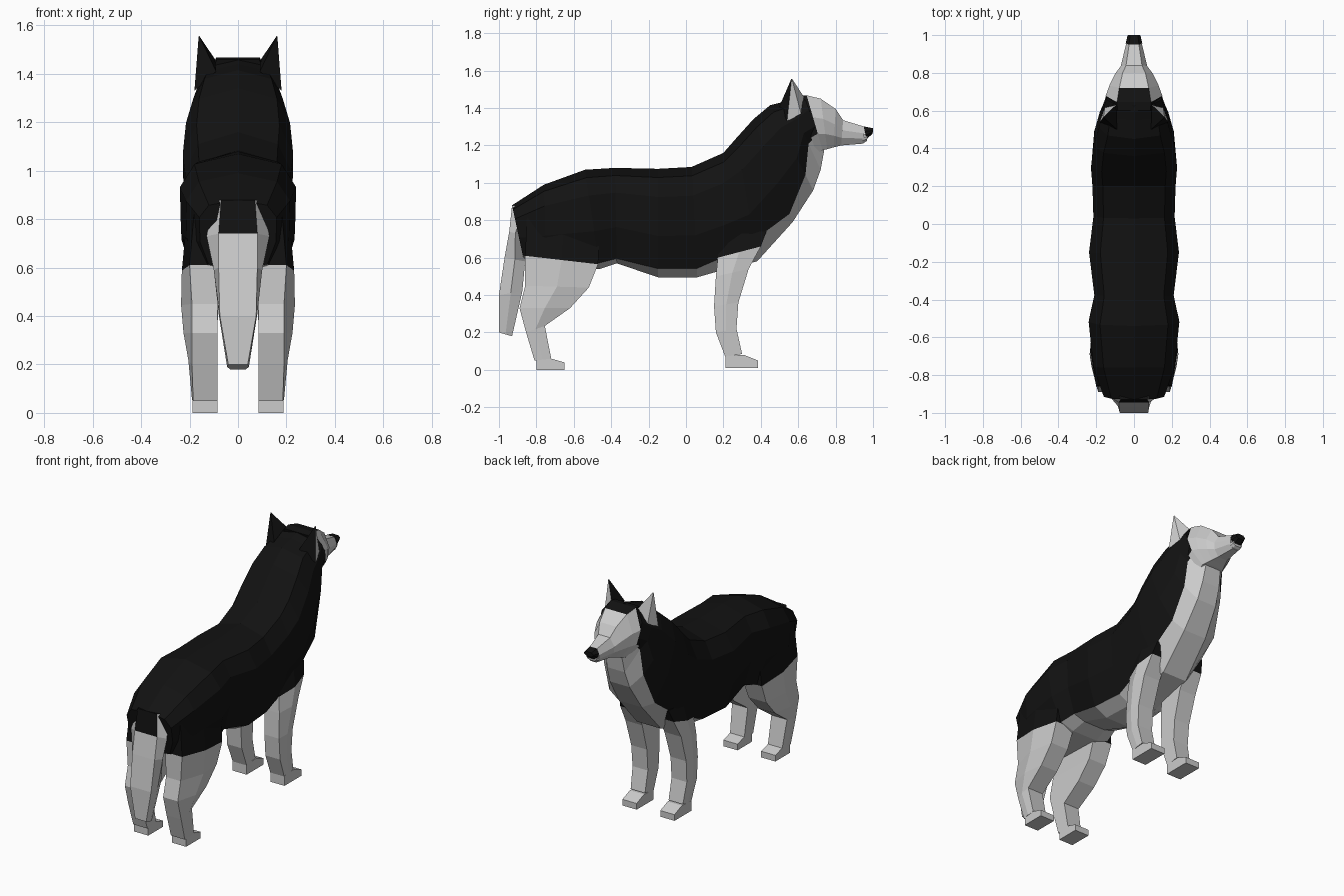
import bpy, bmesh
from mathutils import Vector

if "Cube" in bpy.data.objects:
    bpy.data.objects.remove(bpy.data.objects["Cube"])


def material(name, v):
    m = bpy.data.materials.new(name)
    m.diffuse_color = (v, v, v, 1)
    m.use_nodes = True
    m.node_tree.nodes["Principled BSDF"].inputs["Base Color"].default_value = m.diffuse_color
    return m


PALE, DARK = material("pale_fur", 0.8), material("dark_fur", 0.006)


def build(name, lofts, is_dark, mirror=False):
    """Skin each list of rings, then colour faces with is_dark(centre, normal)."""
    bm = bmesh.new()
    for rings in lofts:
        vs = [[bm.verts.new(p) for p in r] for r in rings]
        n = len(rings[0])
        for a, b in zip(vs, vs[1:]):
            for i in range(n):
                j = (i + 1) % n
                bm.faces.new((a[i], a[j], b[j], b[i]))
        bm.faces.new(vs[0])
        bm.faces.new(vs[-1])
    bmesh.ops.recalc_face_normals(bm, faces=bm.faces)
    for f in bm.faces:
        f.material_index = int(is_dark(f.calc_center_median(), f.normal))
    me = bpy.data.meshes.new(name)
    bm.to_mesh(me)
    bm.free()
    me.materials.append(PALE)
    me.materials.append(DARK)
    ob = bpy.data.objects.new(name, me)
    bpy.context.collection.objects.link(ob)
    if mirror:
        ob.modifiers.new("mirror", 'MIRROR')
    return ob


def section(top, bottom, half):
    """Symmetric ring; half = (x, t) points with t running from top to bottom."""
    a, b = Vector((0, *top)), Vector((0, *bottom))
    side = [a.lerp(b, t) + Vector((x, 0, 0)) for x, t in half]
    return side + [Vector((-p.x, p.y, p.z)) for p in reversed(side) if p.x > 1e-4]


# body and neck: top y,z / bottom y,z / half width / t of the coat edge
stations = [
    (-.93, .88, -.87, .60, .16, .95), (-.76, .99, -.75, .55, .215, .9),
    (-.54, 1.07, -.46, .54, .24, .94), (-.38, 1.08, -.37, .57, .21, .95),
    (-.15, 1.075, -.15, .495, .238, .92), (.03, 1.085, .06, .495, .215, .92),
    (.20, 1.16, .20, .535, .22, .89), (.27, 1.24, .38, .58, .228, .83),
    (.36, 1.34, .57, .79, .215, .92), (.45, 1.415, .68, .96, .185, .82),
    (.55, 1.44, .72, 1.07, .168, .62), (.63, 1.468, .74, 1.18, .145, .72)]


def body_ring(y1, z1, y2, z2, w, edge):
    return section((y1, z1), (y2, z2), [
        (0, 0), (.75 * w, .08), (w, .26), (w * .98, min(.62, edge - .15)),
        (.76 * w, edge), (.38 * w, 1)])


body = build("body", [[body_ring(*s) for s in stations]], lambda c, n: True)
# pale underside: the strips below the coat edge
for p in body.data.polygons:
    if len(p.vertices) == 4 and {v % 11 for v in p.vertices} <= {4, 5, 6, 7}:
        p.material_index = 0


# head and muzzle
def head_ring(y1, z1, y2, z2, w):
    return section((y1, z1), (y2, z2), [
        (.6 * w, 0), (w, .4), (w * .92, .7), (.5 * w, 1)])


head = [head_ring(*s) for s in [
    (.60, 1.46, .70, 1.15, .145), (.645, 1.468, .73, 1.175, .15),
    (.72, 1.45, .755, 1.18, .13), (.80, 1.395, .79, 1.19, .10),
    (.84, 1.335, .83, 1.20, .07), (.955, 1.30, .95, 1.21, .042)]]
build("head", [head], lambda c, n: c.y < .69 or (c.y < .73 and n.z > .9))
nose = [head_ring(.95, 1.302, .965, 1.235, .044), head_ring(1.0, 1.292, .998, 1.262, .034)]
build("nose", [nose], lambda c, n: True)
chin = [head_ring(.94, 1.26, .945, 1.21, .041), head_ring(.972, 1.26, .968, 1.225, .036)]
build("chin", [chin], lambda c, n: False)

# ears: four-sided pyramids, pale on the outer front
base = [(.18, .54, 1.33), (.155, .615, 1.37), (.095, .63, 1.46), (.09, .50, 1.41)]
tip = [Vector((.162, .565, 1.56)).lerp(Vector(p), .03) for p in base]
build("ear", [[base, tip]], lambda c, n: not (n.y > .05 and n.x > .2), mirror=True)

# tail: back y,z / front y,z / back half width / side half width
tail_rows = [
    (-.93, .88, -.80, .86, .07, .10), (-.945, .74, -.88, .72, .08, .13),
    (-.97, .60, -.86, .58, .08, .10), (-1.0, .40, -.875, .42, .075, .08),
    (-1.0, .20, -.93, .18, .04, .045)]
tail = [section((y1, z1), (y2, z2), [(a, 0), (b, .5), (a * .8, 1)])
        for y1, z1, y2, z2, a, b in tail_rows]
build("tail", [tail], lambda c, n: c.z > .74 and abs(c.x) < .08)


# legs: back y,z / front y,z / inner x / outer edge x / outer middle x
def leg_ring(yb, zb, yf, zf, xi, xo, xm):
    return [(xi, yb, zb), (xo, yb, zb), (xm, (yb + yf) / 2, (zb + zf) / 2),
            ((xo + xm) / 2, yf, zf), (xi, yf, zf)]


def paw(z, rows):
    return [[(.085, y, z), (.187, y, z), (.187, y, t), (.085, y, t)] for y, t in rows]


hind = [leg_ring(*r) for r in [
    (-.85, .84, -.46, .80, .06, .18, .21), (-.86, .61, -.47, .565, .08, .20, .232),
    (-.86, .45, -.52, .44, .085, .19, .235), (-.89, .33, -.62, .33, .085, .19, .225),
    (-.855, .20, -.755, .235, .085, .19, .205), (-.81, .05, -.72, .06, .085, .185, .19)]]
build("hind_leg", [hind, paw(0, [(-.80, .055), (-.72, .06), (-.65, .04)])],
      lambda c, n: c.z > .6, mirror=True)

front = [leg_ring(*r) for r in [
    (.17, .74, .43, .74, .07, .16, .19), (.17, .60, .40, .66, .08, .175, .21),
    (.16, .50, .335, .54, .08, .185, .215), (.15, .34, .28, .36, .085, .19, .205),
    (.16, .20, .27, .22, .085, .19, .20), (.21, .07, .30, .085, .085, .185, .19)]]
build("front_leg", [front, paw(.01, [(.21, .075), (.31, .08), (.385, .05)])],
      lambda c, n: c.z > .645, mirror=True)
